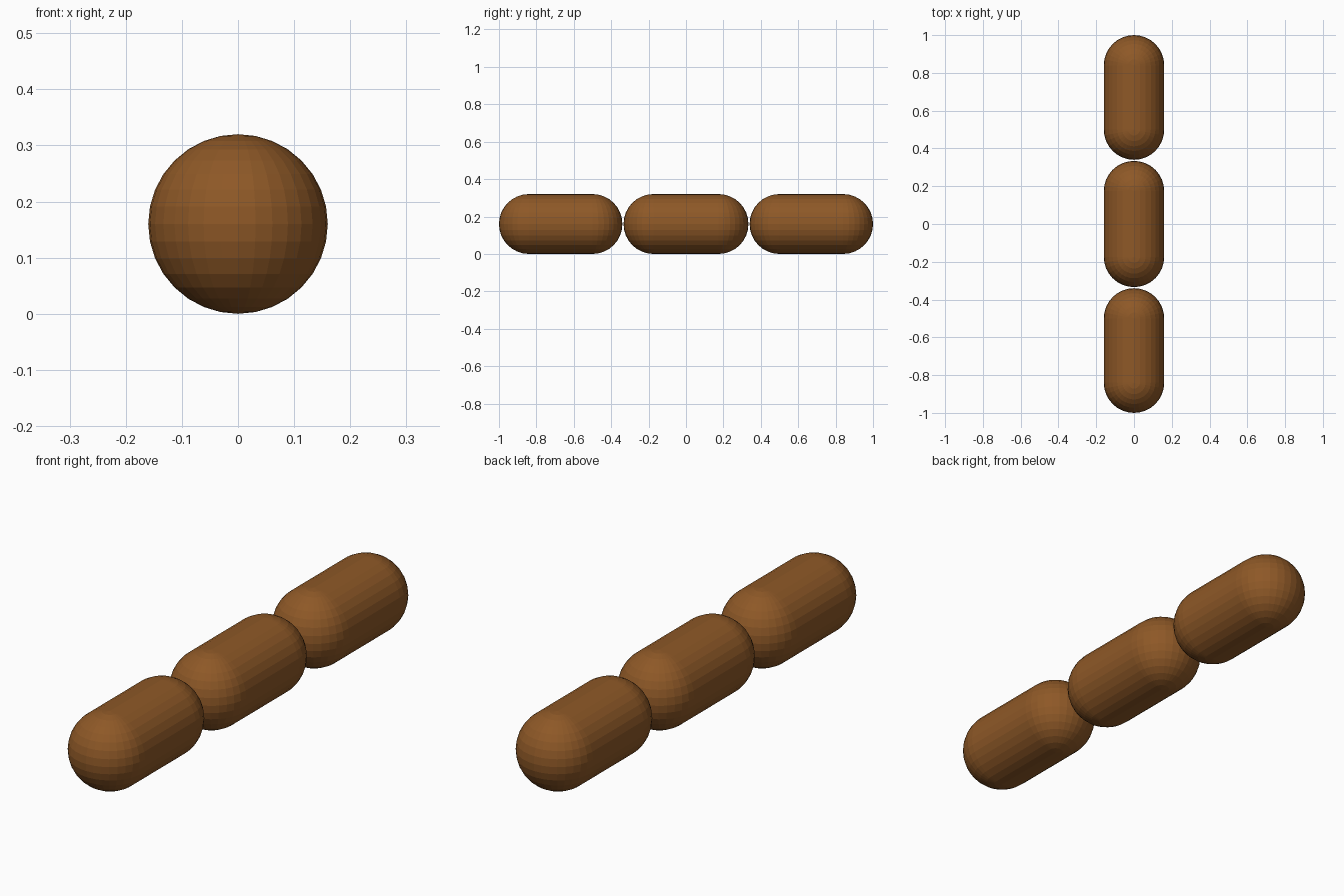
import bpy, bmesh

if "Cube" in bpy.data.objects:
    bpy.data.objects.remove(bpy.data.objects["Cube"])

R = 0.16  # link radius

brown = bpy.data.materials.new("sausage brown")
brown.diffuse_color = (0.27, 0.098, 0.02, 1)
brown.use_nodes = True
brown.node_tree.nodes["Principled BSDF"].inputs["Base Color"].default_value = brown.diffuse_color


def capsule(name, y, half_length):
    """Round-ended link along y: half a sphere with an extruded body, mirrored."""
    bm = bmesh.new()
    bmesh.ops.create_uvsphere(bm, u_segments=32, v_segments=16, radius=R)
    bmesh.ops.delete(bm, geom=[v for v in bm.verts if v.co.y < -1e-4], context='VERTS')
    shift = half_length - R
    bmesh.ops.translate(bm, verts=bm.verts[:], vec=(0, shift, 0))
    # straight body back to the middle plane
    rim = [e for e in bm.edges if e.is_boundary]
    ext = bmesh.ops.extrude_edge_only(bm, edges=rim)["geom"]
    for v in ext:
        if isinstance(v, bmesh.types.BMVert):
            v.co.y = 0
    # mirrored other half
    dup = bmesh.ops.duplicate(bm, geom=bm.verts[:] + bm.edges[:] + bm.faces[:])["geom"]
    for v in dup:
        if isinstance(v, bmesh.types.BMVert):
            v.co.y = -v.co.y
    bmesh.ops.remove_doubles(bm, verts=bm.verts[:], dist=1e-4)
    bmesh.ops.recalc_face_normals(bm, faces=bm.faces[:])
    mesh = bpy.data.meshes.new(name)
    bm.to_mesh(mesh)
    bm.free()
    mesh.materials.append(brown)
    ob = bpy.data.objects.new(name, mesh)
    ob.location = (0, y, R)
    bpy.context.collection.objects.link(ob)


# three links in a row
capsule("front_link", -0.67, 0.33)
capsule("middle_link", 0, 0.334)
capsule("back_link", 0.67, 0.33)
